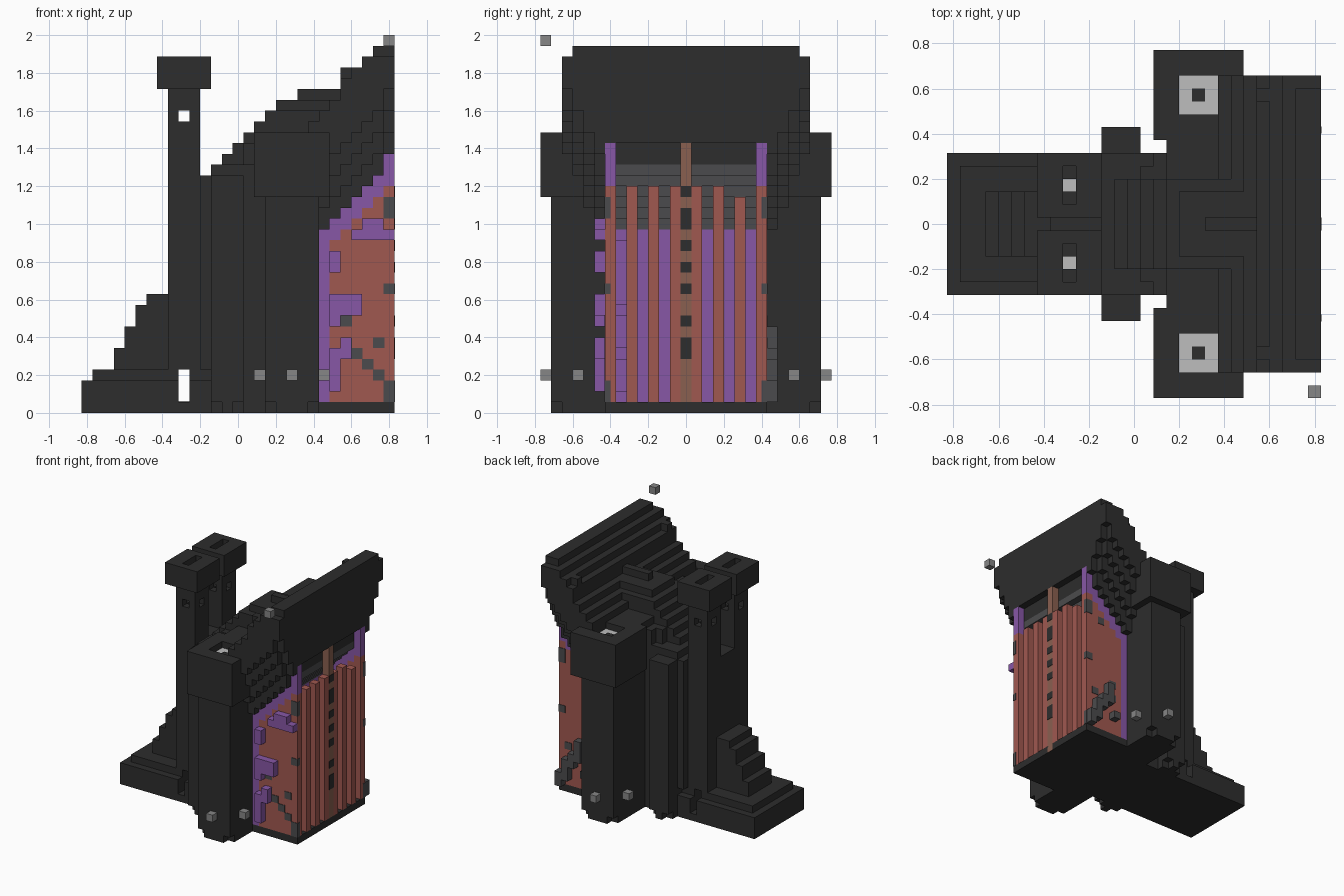
import bpy
import bmesh
from mathutils import Vector

cube = bpy.data.objects.get("Cube")
if cube:
    bpy.data.objects.remove(cube, do_unlink=True)

# Everything sits on a grid of small blocks: length, depth and height counts
LENGTH, DEPTH, HEIGHT = 29, 27, 35
UNIT = 2 / HEIGHT


def make_material(name, hex_colour):
    def linear(c):
        return c / 12.92 if c <= 0.04045 else ((c + 0.055) / 1.055) ** 2.4
    channels = [linear(v / 255) for v in bytes.fromhex(hex_colour)]
    mat = bpy.data.materials.new(name)
    mat.use_nodes = True
    mat.diffuse_color = (*channels, 1)
    mat.node_tree.nodes["Principled BSDF"].inputs["Base Color"].default_value = (*channels, 1)
    return mat


dark = make_material("dark stone", "2d2d2d")
red = make_material("brick red", "a05850")
purple = make_material("purple", "8757a6")
grey = make_material("slate grey", "4b4b4d")
lamp = make_material("lamp grey", "868686")
pale = make_material("pale stone", "bebebe")
brown = make_material("brown wood", "8a6050")


def add_box(bm, x0, x1, y0, y1, z0, z1):
    """Add one box given in grid blocks."""
    corners = [bm.verts.new(Vector((x - LENGTH / 2, y - DEPTH / 2, z)) * UNIT)
               for x in (x0, x1) for y in (y0, y1) for z in (z0, z1)]
    for face in ("0132", "4675", "0451", "2376", "0264", "1573"):
        bm.faces.new([corners[int(c)] for c in face])


def part(name, mat, boxes, mirror=False):
    """Build one object from boxes, mirrored front to back if asked."""
    bm = bmesh.new()
    for x0, x1, y0, y1, z0, z1 in boxes:
        add_box(bm, x0, x1, y0, y1, z0, z1)
        if mirror:
            add_box(bm, x0, x1, DEPTH - y1, DEPTH - y0, z0, z1)
    bmesh.ops.recalc_face_normals(bm, faces=bm.faces)
    mesh = bpy.data.meshes.new(name)
    bm.to_mesh(mesh)
    bm.free()
    mesh.materials.append(mat)
    obj = bpy.data.objects.new(name, mesh)
    bpy.context.collection.objects.link(obj)
    return obj


def ring(outer, inner, z0, z1):
    """Four boxes around a rectangular opening."""
    x0, x1, y0, y1 = outer
    a0, a1, b0, b1 = inner
    return [(x0, a0, y0, y1, z0, z1), (a1, x1, y0, y1, z0, z1),
            (a0, a1, y0, b0, z0, z1), (a0, a1, b1, y1, z0, z1)]


# Low stepped base with a narrow passage running through it
part("base_floor", dark, [(0, 12, 8, 19, 0, 1)])
part("base_plinth", dark, [(0, 9, 8, 19, 1, 3), (10, 12, 8, 19, 1, 3),
                           (1, 9, 9, 18, 3, 4), (10, 12, 9, 18, 3, 4)])
step_tops = (6, 8, 10, 11)
part("base_steps", dark, [(3 + n, 9, 11, 16, 4, top) for n, top in enumerate(step_tops)])

# Twin chimneys with a hollow shaft, small windows and wide caps
shaft, flue = (8, 11, 15, 18), (9, 10, 16, 17)
corner_posts = [(x, x + 1, y, y + 1, 27, 28) for x in (8, 10) for y in (15, 17)]
part("chimney_shafts", dark, ring(shaft, flue, 4, 27) + corner_posts
     + ring(shaft, flue, 28, 30), mirror=True)
part("chimney_caps", dark, ring((7, 12, 14, 19), (9, 10, 15, 18), 30, 33), mirror=True)
part("chimney_hearths", pale, [(9, 10, 16, 17, 1, 1.1)], mirror=True)
part("chimney_link", dark, [(8, 12, 12, 15, 4, 22), (11, 12, 8, 19, 4, 22)])

# Central hall and its side buttresses
part("hall", dark, [(12, 22, 8, 19, 0, 23)])
part("buttresses", dark, [(12, 15, 6, 9, 1, 22), (13, 14, 6, 9, 0, 1),
                          (12, 15, 7, 9, 0, 1)], mirror=True)

# Stepped roof of the hall, with a ridge joining the tall roof
part("hall_roof", dark, [(x, 23, 10, 17, 21, x + 11) for x in range(12, 18)]
     + [(18, 24, 11, 16, 28, 29)])
part("ridge", dark, [(20, 25, 13, 14, 28, 30)])
part("roof_shoulders", dark, [(15 + n, 22, 9 - n, 11, 20, 25 + n // 2) for n in range(4)],
     mirror=True)

# Side towers with wide hollow-topped caps
part("tower_shafts", dark, [(17, 22, 19, 26, 1, 20), (17, 22, 19, 25, 0, 1),
                            (18, 21, 25, 26, 0, 1)], mirror=True)
cap, well = (16, 23, 20, 27), (18, 21, 22, 25)
part("tower_caps", dark, [(*cap, 20, 25)] + ring(cap, well, 25, 26), mirror=True)
part("tower_floors", pale, [(*well, 25, 25.1)], mirror=True)
part("tower_vents", dark, [(19, 20, 23, 24, 25, 25.2)], mirror=True)

# Tall roof rising towards the open end, with overhanging stepped eaves
FIRST, LAST = 22, 28


def roof_top(x):
    return min(x + (7 if x > 23 else 6), 34)


def ceiling(x):
    return 25 if x == LAST else x - 5


columns = range(FIRST, LAST + 1)
roof = [(x, x + 1, 7, 20, ceiling(x) + (x < LAST), roof_top(x)) for x in columns]
roof += [(x, x + 1, 6, 21, ceiling(x), roof_top(x)) for x in columns if x == LAST]
roof += [(x, x + 1, 6, 7, ceiling(x), roof_top(x)) for x in columns]
roof += [(x, x + 1, 20, 21, ceiling(x), roof_top(x)) for x in columns]
roof += [(27, 28, 7, 20, 23, 25)]
part("tall_roof", dark, roof)
eaves = []
for x in range(FIRST - 1, LAST + 1):
    for n in range(4):
        top = roof_top(x) - (n == 3 and x >= 27)
        low = x - 5 + 2 * n + (x == LAST)
        eaves.append((x, x + 1, 5 - n, 6 - n, low, top))
part("eaves", dark, eaves, mirror=True)
part("roof_foot", dark, [(21, 22, 6, 21, 20, 27)])
part("roof_studs", dark, [(24, 25, 3, 4, 30, 32)], mirror=True)
part("ceiling_lining", grey, [(x, x + 1, 7, 20, ceiling(x), ceiling(x) + 1)
                              for x in columns if x < LAST])

# Red side walls edged in purple below the sloping roof
part("floor_slab", dark, [(22, 29, 6, 21, 0, 1)])
part("back_wall", purple, [(22, 23, 6, 21, 1, 17)])
part("side_walls", red, [(x, x + 1, 6, 7, 1, ceiling(x) - (4 if x == LAST else 2))
                         for x in columns if x > FIRST], mirror=True)
part("wall_edging", purple, [(x, x + 1, 6, 7, ceiling(x) - (4 if x == LAST else 2), ceiling(x))
                             for x in columns if x > FIRST], mirror=True)

# Raised ornament on the front wall
vines = [(23, 24, 13, 15), (23, 24, 8, 11), (24, 25, 9, 11), (25, 26, 9, 11),
         (23, 24, 2, 6), (24, 25, 5, 7), (25, 27, 16, 17), (26, 27, 17, 18),
         (27, 28, 16, 18), (28, 29, 16, 17)]
part("front_ornament", purple, [(x0, x1, 5, 6, z0, z1) for x0, x1, z0, z1 in vines])
part("inner_ornament", purple, [(23, 24, 7, 8, z, z + 3) for z in (2, 6, 10, 13)])

# Grey stones set in the walls, and a rubble cluster on the back wall
spots = [(26, 17), (28, 11), (24, 8), (24, 6), (25, 5), (26, 4), (27, 6), (27, 3),
         (28, 1), (28, 2), (28, 18), (28, 19)]
part("wall_stones", grey, [(x, x + 1.05, 5.93, 6.5, z, z + 1) for x, z in spots], mirror=True)
part("rubble", grey, [(27, 28, 21, 22, 2, 5), (26, 27, 21, 22, 4, 6),
                      (25, 26, 21, 22, 5, 8), (24, 25, 21, 22, 3, 4),
                      (28, 29, 21, 22, 1, 3)])

# Upright bars across the open end, with a banded wooden post
part("bars", red, [(28, 29, y, y + 1, 1, 20 if y == 18 else 21) for y in range(8, 19, 2)])
part("post", brown, [(28, 29, 13, 14, 0, 25)])
part("post_bands", dark, [(28.5, 29.05, 12.98, 14.02, z, z + h)
                          for z, h in ((5, 2), (8, 1), (11, 1), (13, 1), (15, 1), (17, 2), (20, 1))])

# Small lamps around the tower feet and one above the roof corner
part("tower_lamps", lamp, [(x, x + 1, y, y + 1, 3, 4)
                           for x, y in ((16, 3), (22, 3), (19, 0))], mirror=True)
part("roof_lamp", lamp, [(28, 29, 0, 1, 34, 35)])
